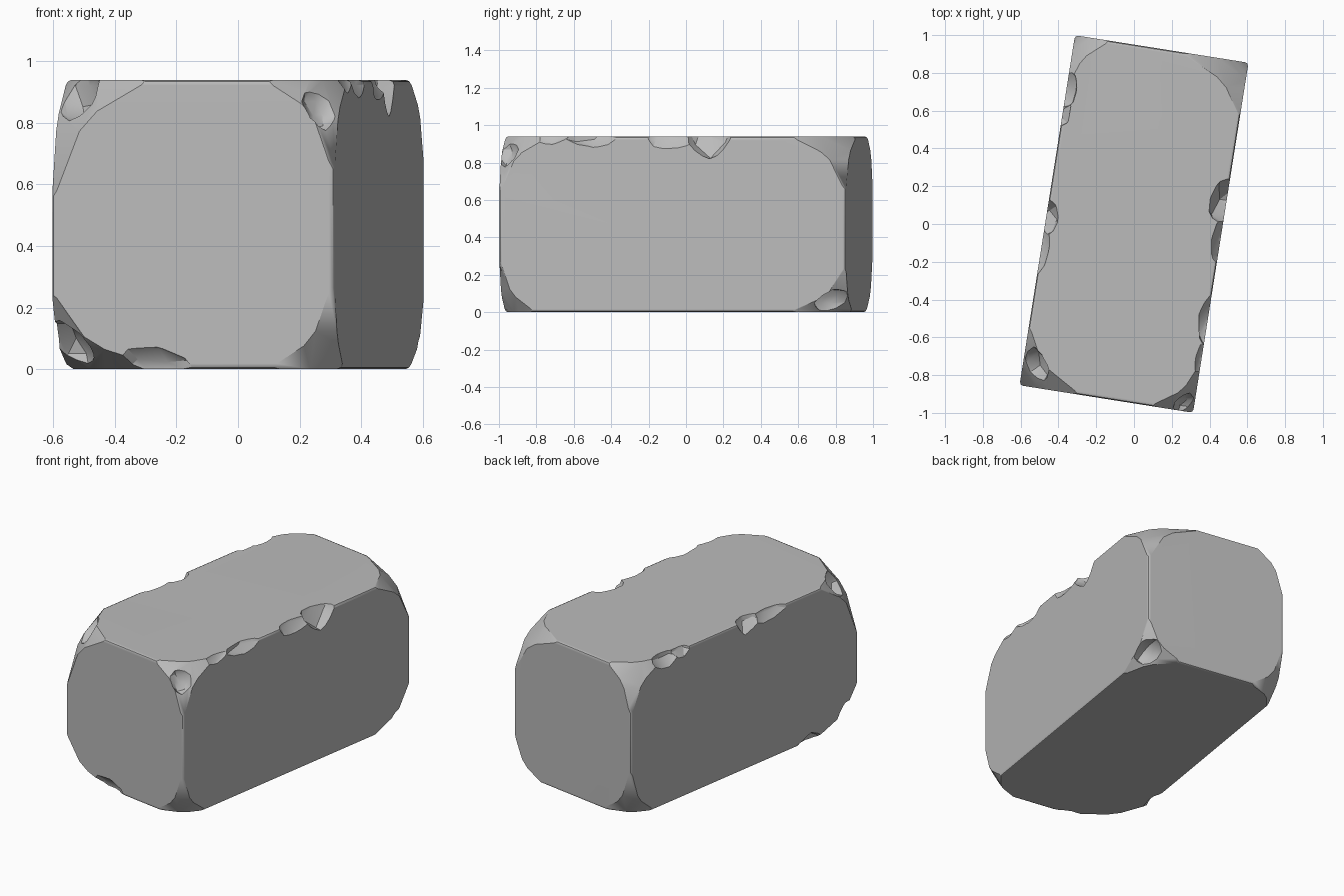
import bpy, bmesh, math, random
from mathutils import Vector

random.seed(4)
cube = bpy.data.objects.get("Cube")
if cube:
    bpy.data.objects.remove(cube, do_unlink=True)

HALF = Vector((0.465, 0.938, 0.47))   # half width, length, height
TURN = math.radians(-9)

stone = bpy.data.materials.new("grey_stone")
stone.use_nodes = True
stone.diffuse_color = (0.5, 0.5, 0.5, 1)
stone.node_tree.nodes["Principled BSDF"].inputs["Base Color"].default_value = (0.5, 0.5, 0.5, 1)


def cut_corner(bm, sign, reach):
    """Slice a corner off along a plane with the given reach on each axis."""
    sign = Vector(sign)
    corner = HALF * sign
    normal = Vector([s / r for s, r in zip(sign, reach)])
    point = corner - Vector((sign.x * reach[0], 0, 0))
    geom = bm.verts[:] + bm.edges[:] + bm.faces[:]
    cut = bmesh.ops.bisect_plane(bm, geom=geom, dist=1e-5, plane_co=point,
                                 plane_no=normal.normalized(), clear_outer=True)
    edges = [e for e in cut["geom_cut"] if isinstance(e, bmesh.types.BMEdge)]
    bmesh.ops.holes_fill(bm, edges=edges, sides=0)


def gouge(block, centre, size):
    """Break a rough hollow out of the block with a lumpy cutter."""
    bm = bmesh.new()
    bmesh.ops.create_icosphere(bm, subdivisions=2, radius=1)
    for v in bm.verts:
        v.co *= random.uniform(0.88, 1.1)
        v.co = Vector(centre) + v.co * Vector(size)
    mesh = bpy.data.meshes.new("chip_cutter")
    bm.to_mesh(mesh)
    bm.free()
    cutter = bpy.data.objects.new("chip_cutter", mesh)
    cutter.hide_render = True
    bpy.context.collection.objects.link(cutter)
    mod = block.modifiers.new("chip", 'BOOLEAN')
    mod.operation = 'DIFFERENCE'
    mod.solver = 'EXACT'
    mod.object = cutter
    bpy.ops.object.modifier_apply(modifier=mod.name)
    bpy.data.objects.remove(cutter, do_unlink=True)


# Squared block with softened edges
bm = bmesh.new()
bmesh.ops.create_cube(bm, size=2)
bmesh.ops.scale(bm, vec=HALF, verts=bm.verts)
bmesh.ops.bevel(bm, geom=bm.edges[:], offset=0.018, segments=2,
                profile=0.5, affect='EDGES')

# Broken corners: side signs, then reach across, along and down
corners = [
    ((-1, -1, 1), (0.24, 0.25, 0.27)),
    ((1, -1, 1), (0.17, 0.21, 0.21)),
    ((1, 1, 1), (0.27, 0.23, 0.20)),
    ((-1, 1, 1), (0.14, 0.22, 0.20)),
    ((-1, -1, -1), (0.28, 0.27, 0.17)),
    ((1, -1, -1), (0.16, 0.15, 0.20)),
    ((1, 1, -1), (0.17, 0.24, 0.17)),
    ((-1, 1, -1), (0.17, 0.15, 0.22)),
]
for sign, (a, b, c) in corners:
    cut_corner(bm, sign, (a, b, c))
    cut_corner(bm, sign, (a * 0.65, b * 0.65, c * 1.5))
    cut_corner(bm, sign, (a * 1.35, b * 0.75, c * 0.7))
    cut_corner(bm, sign, (a * 0.7, b * 1.3, c * 0.75))
bmesh.ops.recalc_face_normals(bm, faces=bm.faces)
mesh = bpy.data.meshes.new("stone_block")
bm.to_mesh(mesh)
bm.free()
mesh.materials.append(stone)
block = bpy.data.objects.new("stone_block", mesh)
bpy.context.collection.objects.link(block)
bpy.context.view_layer.objects.active = block
block.select_set(True)

# Chips along the long edges: side, height, place, half length, inward, depth
edge_chips = [
    (1, 1, 0.20, 0.13, 0.10, 0.12),
    (1, 1, -0.01, 0.14, 0.05, 0.07),
    (1, 1, -0.43, 0.14, 0.045, 0.07),
    (1, 1, -0.65, 0.10, 0.035, 0.04),
    (-1, 1, -0.04, 0.10, 0.06, 0.08),
    (-1, 1, -0.20, 0.14, 0.05, 0.07),
    (-1, 1, 0.52, 0.07, 0.045, 0.06),
    (-1, 1, 0.65, 0.10, 0.055, 0.08),
    (-1, -1, -0.55, 0.10, 0.04, 0.05),
]
for side, level, place, length, inward, depth in edge_chips:
    centre = (side * (HALF.x + inward * 0.6), place, level * (HALF.z + depth * 0.6))
    gouge(block, centre, (inward * 1.75, length * 1.25, depth * 1.75))

# Chips on the lower front edge and near the corners
gouge(block, (-0.14, -0.97, -0.50), (0.17, 0.08, 0.11))
gouge(block, (-0.44, -0.88, -0.42), (0.10, 0.13, 0.11))
gouge(block, (-0.42, -0.86, 0.45), (0.10, 0.13, 0.12))
gouge(block, (0.43, -0.91, 0.40), (0.07, 0.07, 0.10))
gouge(block, (0.43, 0.88, -0.42), (0.07, 0.12, 0.08))

# Turn the block, stand it on the floor and smooth the soft edges
block.rotation_euler.z = TURN
block.location.z = HALF.z
bpy.ops.object.shade_smooth_by_angle(angle=math.radians(28))
weighted = block.modifiers.new("even_shading", 'WEIGHTED_NORMAL')
weighted.keep_sharp = True
